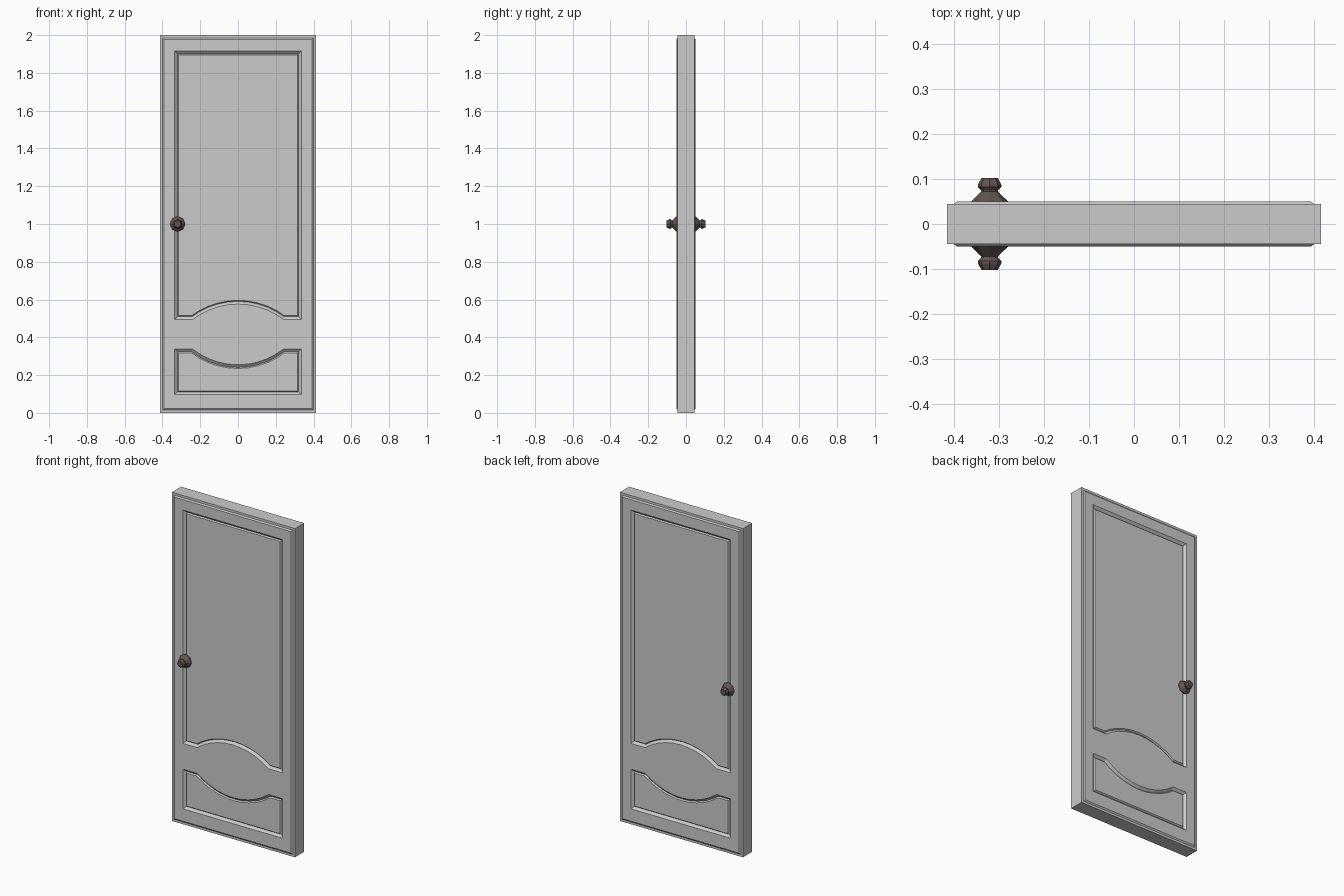
import bpy, bmesh, math
from mathutils import Vector

if "Cube" in bpy.data.objects:
    bpy.data.objects.remove(bpy.data.objects["Cube"])


def arc(x0, x1, z, rise, n=10):
    """Circular arc between (x0, z) and (x1, z) with signed rise."""
    h = abs(x1 - x0) / 2
    r = (h * h + rise * rise) / (2 * abs(rise))
    s = math.copysign(1, rise)
    half = math.asin(h / r)
    pts = []
    for i in range(n + 1):
        a = half * (2 * i / n - 1)
        x = r * math.sin(a) * math.copysign(1, x1 - x0)
        pts.append((x, z + s * (r * math.cos(a) - (r - abs(rise)))))
    return pts


def inset(pts, d):
    """Mitred inward offset of a counter-clockwise outline."""
    out = []
    for i, p in enumerate(pts):
        p = Vector(p)
        e1 = (p - Vector(pts[i - 1])).normalized()
        e2 = (Vector(pts[(i + 1) % len(pts)]) - p).normalized()
        n1, n2 = Vector((-e1.y, e1.x)), Vector((-e2.y, e2.x))
        out.append(tuple(p + (n1 + n2) * (d / (1 + n1.dot(n2)))))
    return out


def loop(bm, pts, y):
    return [bm.verts.new((x, -y, z)) for x, z in pts]


def bridge(bm, a, b):
    n = len(a)
    for i in range(n):
        j = (i + 1) % n
        bm.faces.new((a[i], a[j], b[j], b[i]))


def finish(bm, name, mat=None):
    bmesh.ops.recalc_face_normals(bm, faces=bm.faces[:])
    me = bpy.data.meshes.new(name)
    bm.to_mesh(me)
    bm.free()
    ob = bpy.data.objects.new(name, me)
    bpy.context.collection.objects.link(ob)
    if mat:
        me.materials.append(mat)
    return ob


# door leaf: front half, then mirrored to the back
bm = bmesh.new()
rim = [(-0.414, 0), (0.414, 0), (0.414, 2), (-0.414, 2)]
prev = loop(bm, rim, 0)
for d, y in ((0, 0.044), (0.014, 0.044), (0.022, 0.05)):
    cur = loop(bm, inset(rim, d), y)
    bridge(bm, prev, cur)
    prev = cur
border = [prev]

# moulded panels: groove with a slightly raised field
upper = ([(-0.335, 0.495)] + arc(-0.24, 0.24, 0.495, 0.081)
         + [(0.335, 0.495), (0.335, 1.915), (-0.335, 1.915)])
lower = ([(-0.335, 0.097), (0.335, 0.097), (0.335, 0.338)]
         + arc(0.24, -0.24, 0.338, -0.083) + [(-0.335, 0.338)])
for outline in (upper, lower):
    prev = loop(bm, outline, 0.05)
    border.append(prev)
    for d, y in ((0.014, 0.037), (0.02, 0.044)):
        cur = loop(bm, inset(outline, d), y)
        bridge(bm, prev, cur)
        prev = cur
    bm.faces.new(prev)

# flat frame face around the panels
edges = []
for lp in border:
    for i in range(len(lp)):
        edges.append(bm.edges.get((lp[i - 1], lp[i])))
bmesh.ops.triangle_fill(bm, use_beauty=True, use_dissolve=False, edges=edges,
                        normal=(0, -1, 0))
door = finish(bm, "door_leaf")
mod = door.modifiers.new("back_side", 'MIRROR')
mod.use_axis = (False, True, False)

# octagonal knobs on both sides
metal = bpy.data.materials.new("knob_metal")
metal.diffuse_color = (0.12, 0.09, 0.08, 1)
metal.use_nodes = True
metal.node_tree.nodes["Principled BSDF"].inputs["Base Color"].default_value = metal.diffuse_color
bm = bmesh.new()
prev = None
for r, y in ((0.041, 0.046), (0.041, 0.05), (0.018, 0.072), (0.019, 0.075),
             (0.026, 0.082), (0.026, 0.087), (0.018, 0.102)):
    ring = [(-0.32 + r * math.cos(i * math.pi / 4),
             1 + r * math.sin(i * math.pi / 4)) for i in range(8)]
    cur = loop(bm, ring, y)
    if prev:
        bridge(bm, prev, cur)
    else:
        bm.faces.new(cur)
    prev = cur
bm.faces.new(prev)
knob = finish(bm, "door_knobs", metal)
mod = knob.modifiers.new("back_knob", 'MIRROR')
mod.use_axis = (False, True, False)
mod.use_mirror_merge = False
